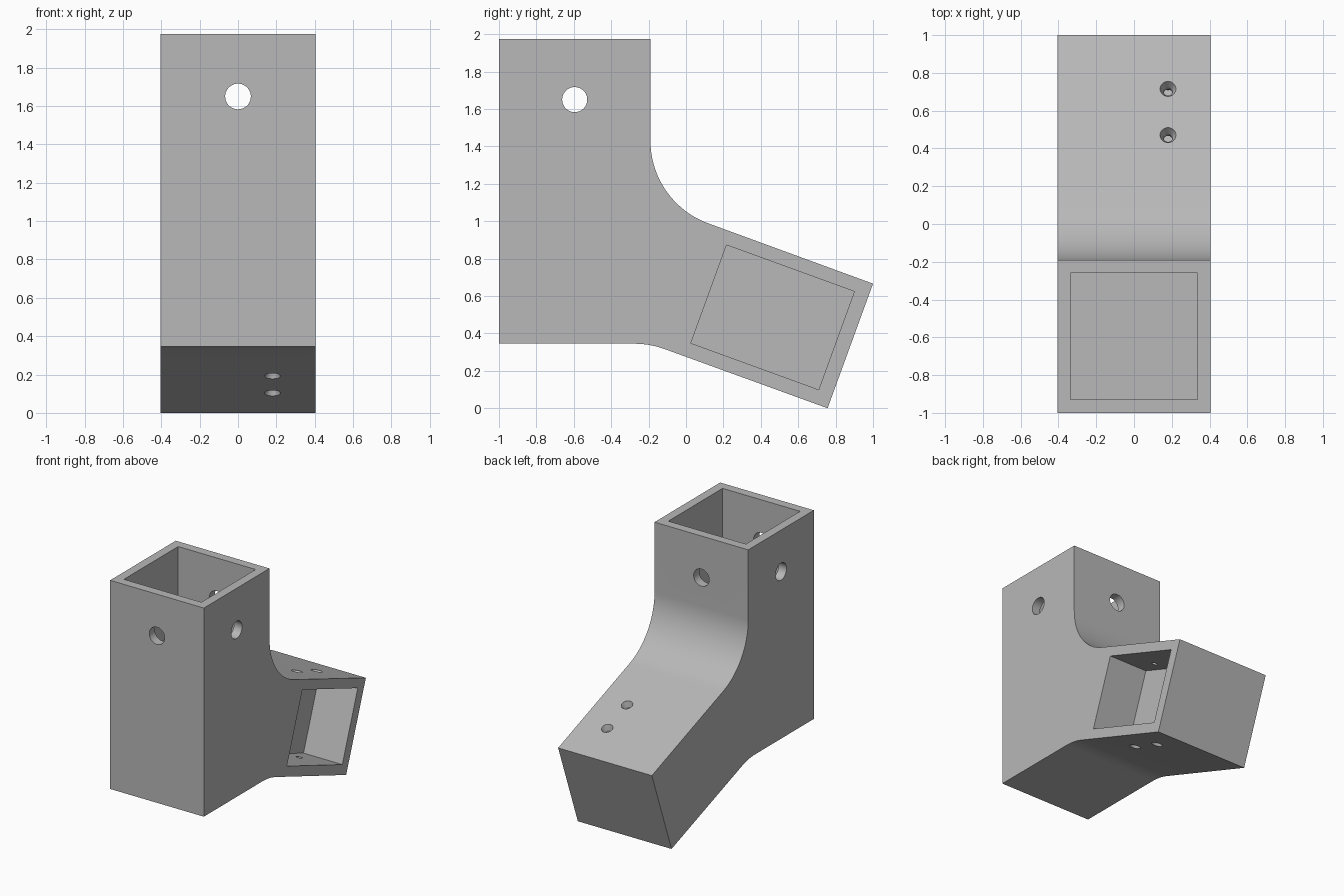
import bpy, bmesh, math
from mathutils import Matrix, Vector

cube = bpy.data.objects.get("Cube")
if cube:
    bpy.data.objects.remove(cube, do_unlink=True)

HALF = 0.405
TILT = math.radians(20)
NORMAL = Vector((0, math.sin(TILT), math.cos(TILT)))
ARM_HALF = 0.354

grey = bpy.data.materials.new("plain grey")
grey.use_nodes = True
colour = (0.48, 0.48, 0.48, 1)
grey.diffuse_color = colour
grey.node_tree.nodes["Principled BSDF"].inputs["Base Color"].default_value = colour


def make_object(name, bm):
    bmesh.ops.recalc_face_normals(bm, faces=bm.faces)
    mesh = bpy.data.meshes.new(name)
    bm.to_mesh(mesh)
    bm.free()
    mesh.materials.append(grey)
    obj = bpy.data.objects.new(name, mesh)
    bpy.context.collection.objects.link(obj)
    return obj


def box(name, centre, size, tilt=0.0):
    bm = bmesh.new()
    bmesh.ops.create_cube(bm, size=1)
    bm.transform(Matrix.Translation(centre) @ Matrix.Rotation(tilt, 4, "X")
                 @ Matrix.Diagonal((*size, 1)))
    return make_object(name, bm)


def turned(name, centre, rings, rotation, sides=40):
    """Solid of revolution from (height, radius) rings."""
    bm = bmesh.new()
    loops = []
    for h, r in rings:
        loops.append([bm.verts.new((r * math.cos(2 * math.pi * i / sides),
                                    r * math.sin(2 * math.pi * i / sides), h))
                      for i in range(sides)])
    for a, b in zip(loops, loops[1:]):
        for i in range(sides):
            j = (i + 1) % sides
            bm.faces.new((a[i], a[j], b[j], b[i]))
    bm.faces.new(loops[0])
    bm.faces.new(loops[-1])
    bm.transform(Matrix.Translation(centre) @ rotation)
    return make_object(name, bm)


def arc(cy, cz, radius, start, end, steps):
    angles = [math.radians(start + (end - start) * i / steps) for i in range(steps + 1)]
    return [(cy + radius * math.cos(a), cz + radius * math.sin(a)) for a in angles]


# Side profile with rounded bends, extruded across the width
profile = [(-1, 0.345)]
profile += arc(-0.276, -0.125, 0.47, 90, 70, 8)
profile += [(0.757, 0), (1, 0.666)]
profile += arc(0.28, 1.43, 0.47, 250, 180, 24)
profile += [(-0.19, 1.975), (-1, 1.975)]
bm = bmesh.new()
side = bm.faces.new([bm.verts.new((-HALF, y, z)) for y, z in profile])
grown = bmesh.ops.extrude_face_region(bm, geom=[side])
bmesh.ops.translate(bm, vec=(2 * HALF, 0, 0),
                    verts=[v for v in grown["geom"] if isinstance(v, bmesh.types.BMVert)])
bracket = make_object("angled_bracket", bm)

# Upright socket and side pocket in the sloping arm
cutters = [
    box("socket_cutter", (0, -0.595, 1.655), (0.67, 0.67, 0.69)),
    box("pocket_cutter", (0.32, 0.463, 0.486), (0.5, 0.727, 0.558), -TILT),
]

# Crossing pin holes through the socket walls
for name, axis in (("front_pin_cutter", "X"), ("side_pin_cutter", "Y")):
    cutters.append(turned(name, (0, -0.595, 1.65), [(-0.6, 0.067), (0.6, 0.067)],
                          Matrix.Rotation(math.pi / 2, 4, axis)))

# Countersunk screw holes through both arm walls
screw = [(-0.42, 0.042), (-ARM_HALF, 0.042), (-0.314, 0.023)]
screw += [(-h, r) for h, r in reversed(screw)]
for top in (Vector((0.18, 0.715, 0.769)), Vector((0.18, 0.47, 0.858))):
    cutters.append(turned("screw_cutter", top - NORMAL * ARM_HALF, screw,
                          Matrix.Rotation(-TILT, 4, "X")))

bpy.ops.object.select_all(action="DESELECT")
bracket.select_set(True)
bpy.context.view_layer.objects.active = bracket
for cutter in cutters:
    cutter.hide_render = True
    mod = bracket.modifiers.new("cut", "BOOLEAN")
    mod.operation = "DIFFERENCE"
    mod.solver = "EXACT"
    mod.object = cutter
    bpy.ops.object.modifier_apply(modifier=mod.name)
    bpy.data.objects.remove(cutter, do_unlink=True)

bpy.ops.object.shade_smooth_by_angle(angle=math.radians(18))
